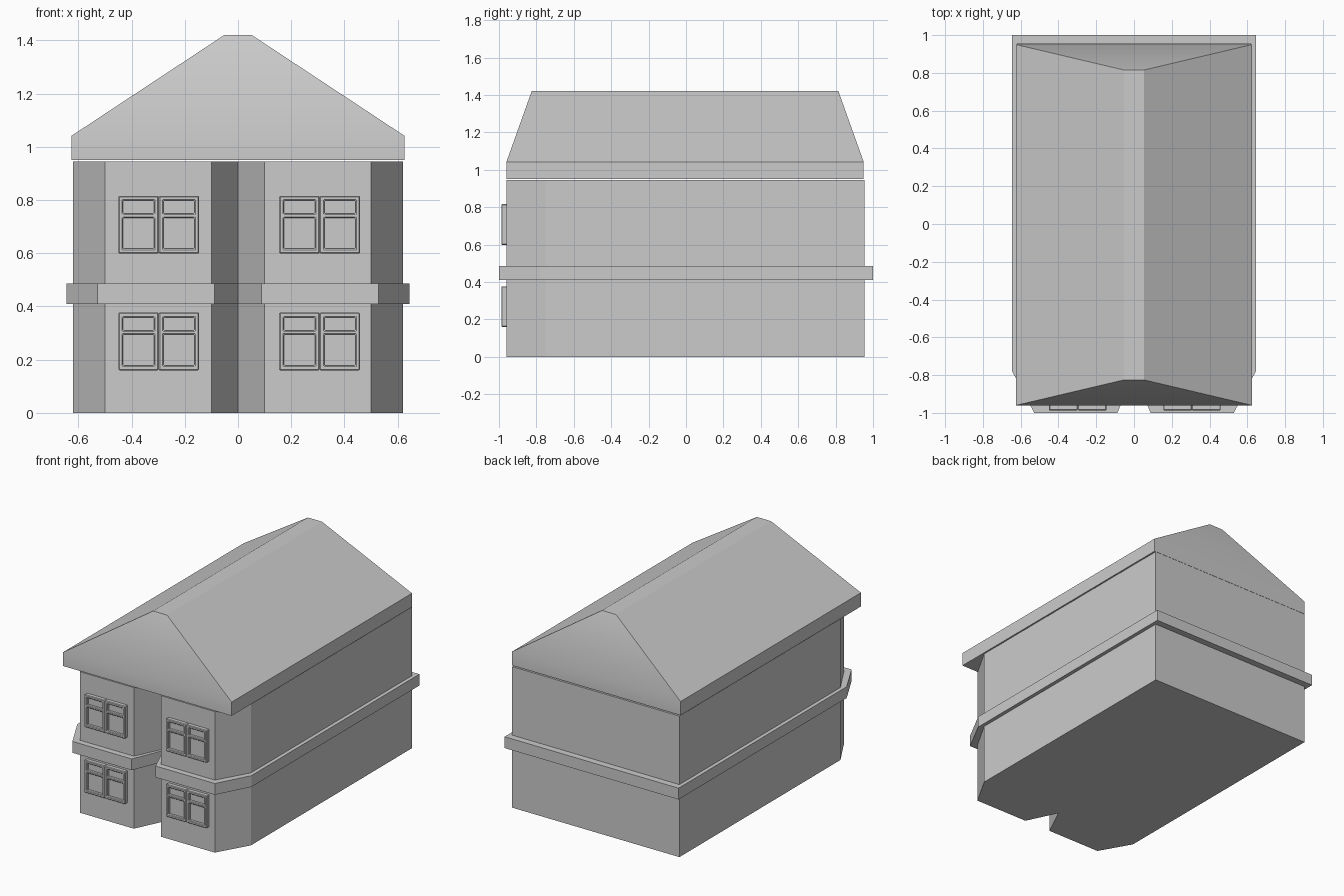
import bpy, bmesh, math

if "Cube" in bpy.data.objects:
    bpy.data.objects.remove(bpy.data.objects["Cube"])

def make_object(name, bm):
    bmesh.ops.recalc_face_normals(bm, faces=bm.faces)
    mesh = bpy.data.meshes.new(name)
    bm.to_mesh(mesh)
    bm.free()
    ob = bpy.data.objects.new(name, mesh)
    bpy.context.collection.objects.link(ob)
    return ob

def prism(name, outline, z0, z1):
    """Extrude a closed plan outline from z0 to z1."""
    bm = bmesh.new()
    face = bm.faces.new([bm.verts.new((x, y, z0)) for x, y in outline])
    geom = bmesh.ops.extrude_face_region(bm, geom=[face])["geom"]
    top = [v for v in geom if isinstance(v, bmesh.types.BMVert)]
    bmesh.ops.translate(bm, verts=top, vec=(0, 0, z1 - z0))
    return make_object(name, bm)

def bay_plan(half_width, back, shoulder, front, outer, inner, notch):
    """Plan with two front bays, mirrored about x = 0."""
    right = [(inner, front), (outer, front), (half_width, shoulder), (half_width, back)]
    left = [(-x, y) for x, y in reversed(right)]
    return [(0, notch)] + right + left

def casement(name, x0, x1, zs, y_back, y_front, border):
    """Frame with an upper and lower opening, made as a grid with holes."""
    xs = [x0, x0 + border, x1 - border, x1]
    bm = bmesh.new()
    grid = [[bm.verts.new((x, y_back, z)) for z in zs] for x in xs]
    for i in range(3):
        for j in range(5):
            if i == 1 and j in (1, 3):
                continue
            bm.faces.new((grid[i][j], grid[i + 1][j], grid[i + 1][j + 1], grid[i][j + 1]))
    geom = bmesh.ops.extrude_face_region(bm, geom=bm.faces[:])["geom"]
    front = [v for v in geom if isinstance(v, bmesh.types.BMVert)]
    bmesh.ops.translate(bm, verts=front, vec=(0, y_front - y_back, 0))
    ob = make_object(name, bm)
    bevel = ob.modifiers.new("bevel", "BEVEL")
    bevel.width = 0.004
    bevel.segments = 1
    bevel.limit_method = "ANGLE"

# Walls and the projecting band between the storeys
prism("walls", bay_plan(0.62, 0.955, -0.75, -0.96, 0.5, 0.1, -0.75), 0, 0.945)
prism("floor_band", bay_plan(0.645, 1.0, -0.78, -1.0, 0.528, 0.088, -0.79), 0.41, 0.486)

# Roof: fascia ring, then slopes rising to a narrow flat ridge
bm = bmesh.new()
rings = []
for hx, y0, y1, z in [(0.625, -0.96, 0.95, 0.95), (0.625, -0.96, 0.95, 1.042),
                      (0.052, -0.825, 0.815, 1.42)]:
    rings.append([bm.verts.new(p) for p in
                  [(-hx, y0, z), (hx, y0, z), (hx, y1, z), (-hx, y1, z)]])
bm.faces.new(rings[0])
bm.faces.new(rings[-1])
for low, high in zip(rings, rings[1:]):
    for i in range(4):
        k = (i + 1) % 4
        bm.faces.new((low[i], low[k], high[k], high[i]))
roof = make_object("roof", bm)
bpy.context.view_layer.objects.active = roof
roof.select_set(True)
bpy.ops.object.shade_smooth_by_angle(angle=math.radians(30))

# Windows: one pair of casements with glass per bay on each storey
heights = [0.0, 0.018, 0.134, 0.150, 0.199, 0.217]
for side, cx in (("left", -0.298), ("right", 0.307)):
    for floor, z in (("lower", 0.160), ("upper", 0.599)):
        zs = [z + h for h in heights]
        for part, x0, x1 in (("a", cx - 0.152, cx), ("b", cx, cx + 0.152)):
            casement(f"{side}_{floor}_casement_{part}", x0, x1, zs, -0.955, -0.987, 0.018)
        x0, x1 = cx - 0.145, cx + 0.145
        prism(f"{side}_{floor}_glass",
              [(x0, -0.968), (x1, -0.968), (x1, -0.955), (x0, -0.955)], z + 0.008, z + 0.209)
